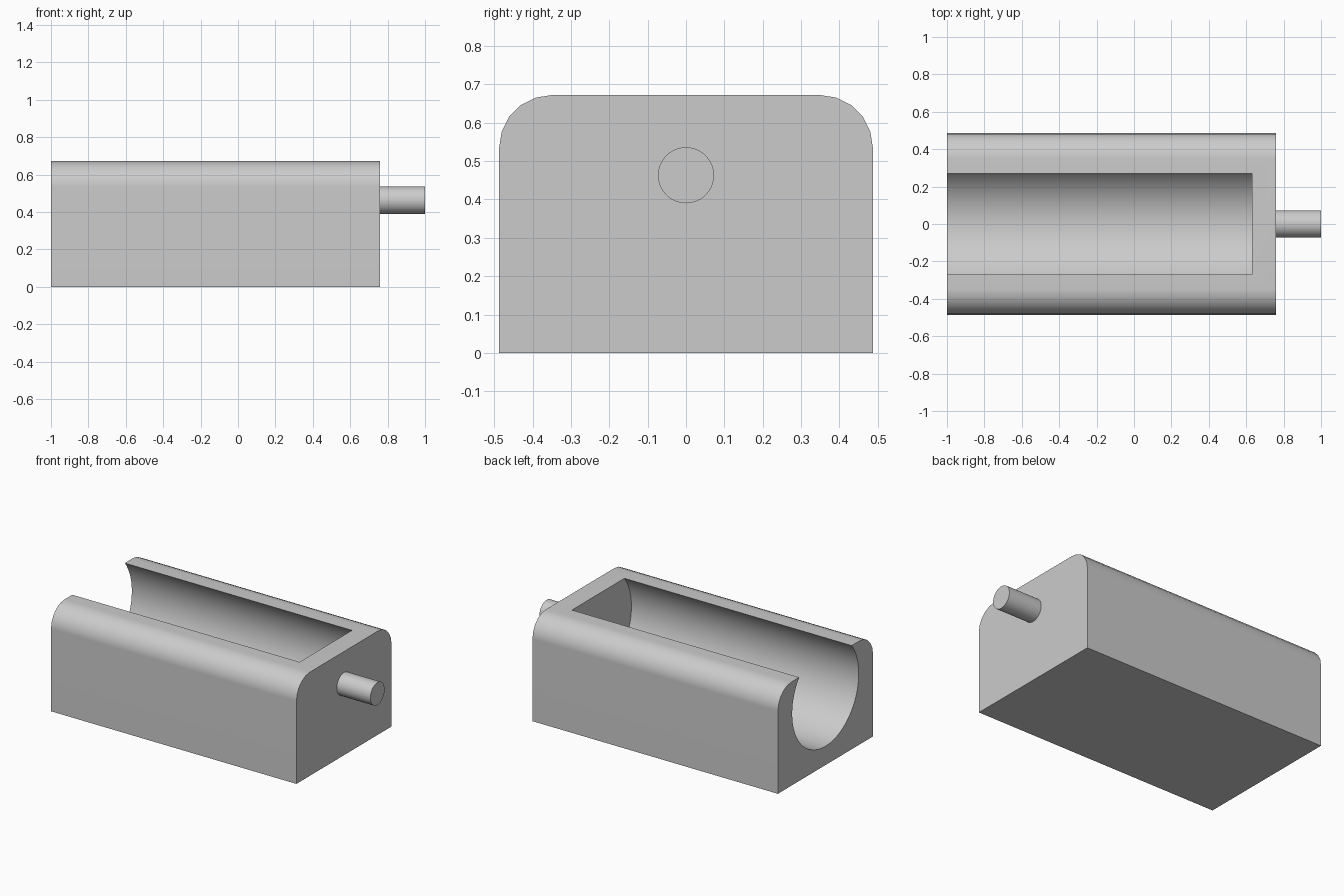
import bpy, bmesh
from math import cos, sin, pi, radians

if "Cube" in bpy.data.objects:
    bpy.data.objects.remove(bpy.data.objects["Cube"])

LEFT, RIGHT, SHAFT_END, BORE_END = -1.0, 0.76, 1.0, 0.63
HALF_DEPTH, HEIGHT, FILLET = 0.487, 0.672, 0.137
AXIS_Z, BORE_RADIUS, SHAFT_RADIUS = 0.463, 0.341, 0.073

grey = bpy.data.materials.new("plain_grey")
grey.use_nodes = True
colour = (0.6, 0.6, 0.6, 1)
grey.diffuse_color = colour
grey.node_tree.nodes["Principled BSDF"].inputs["Base Color"].default_value = colour


def arc(cy, cz, radius, start, end, steps):
    angles = [start + (end - start) * i / steps for i in range(steps + 1)]
    return [(cy + radius * cos(a), cz + radius * sin(a)) for a in angles]


def extrude_x(name, profile, x0, x1):
    """Solid made by sweeping a (y, z) profile along x."""
    bm = bmesh.new()
    face = bm.faces.new([bm.verts.new((x0, y, z)) for y, z in profile])
    swept = bmesh.ops.extrude_face_region(bm, geom=[face])["geom"]
    verts = [v for v in swept if isinstance(v, bmesh.types.BMVert)]
    bmesh.ops.translate(bm, verts=verts, vec=(x1 - x0, 0, 0))
    # the start cap is kept by the extrusion only when the region was open
    bmesh.ops.holes_fill(bm, edges=[e for e in bm.edges if e.is_boundary], sides=0)
    bmesh.ops.recalc_face_normals(bm, faces=bm.faces)
    mesh = bpy.data.meshes.new(name)
    bm.to_mesh(mesh)
    bm.free()
    mesh.materials.append(grey)
    obj = bpy.data.objects.new(name, mesh)
    bpy.context.collection.objects.link(obj)
    return obj


def select_only(obj):
    bpy.ops.object.select_all(action="DESELECT")
    obj.select_set(True)
    bpy.context.view_layer.objects.active = obj


# Block with two rounded upper edges
inner_y, inner_z = HALF_DEPTH - FILLET, HEIGHT - FILLET
outline = [(-HALF_DEPTH, 0), (HALF_DEPTH, 0)]
outline += arc(inner_y, inner_z, FILLET, 0, pi / 2, 5)
outline += arc(-inner_y, inner_z, FILLET, pi / 2, pi, 5)
body = extrude_x("body", outline, LEFT, RIGHT)

# Round trough, open at the top and at one end
circle = arc(0, AXIS_Z, BORE_RADIUS, 0, 2 * pi, 64)[:-1]
cutter = extrude_x("trough_cutter", circle, LEFT - 0.1, BORE_END)
cutter.hide_render = True
cut = body.modifiers.new("trough", "BOOLEAN")
cut.operation = "DIFFERENCE"
cut.solver = "EXACT"
cut.object = cutter
select_only(body)
bpy.ops.object.modifier_apply(modifier=cut.name)
bpy.data.objects.remove(cutter)

# Shaft on the closed end, in line with the trough
circle = arc(0, AXIS_Z, SHAFT_RADIUS, 0, 2 * pi, 40)[:-1]
shaft = extrude_x("shaft", circle, RIGHT, SHAFT_END)

# Smooth curves, crisp edges
for obj in (body, shaft):
    select_only(obj)
    bpy.ops.object.shade_smooth_by_angle(angle=radians(30))
    obj.modifiers.new("even_normals", "WEIGHTED_NORMAL").keep_sharp = True
